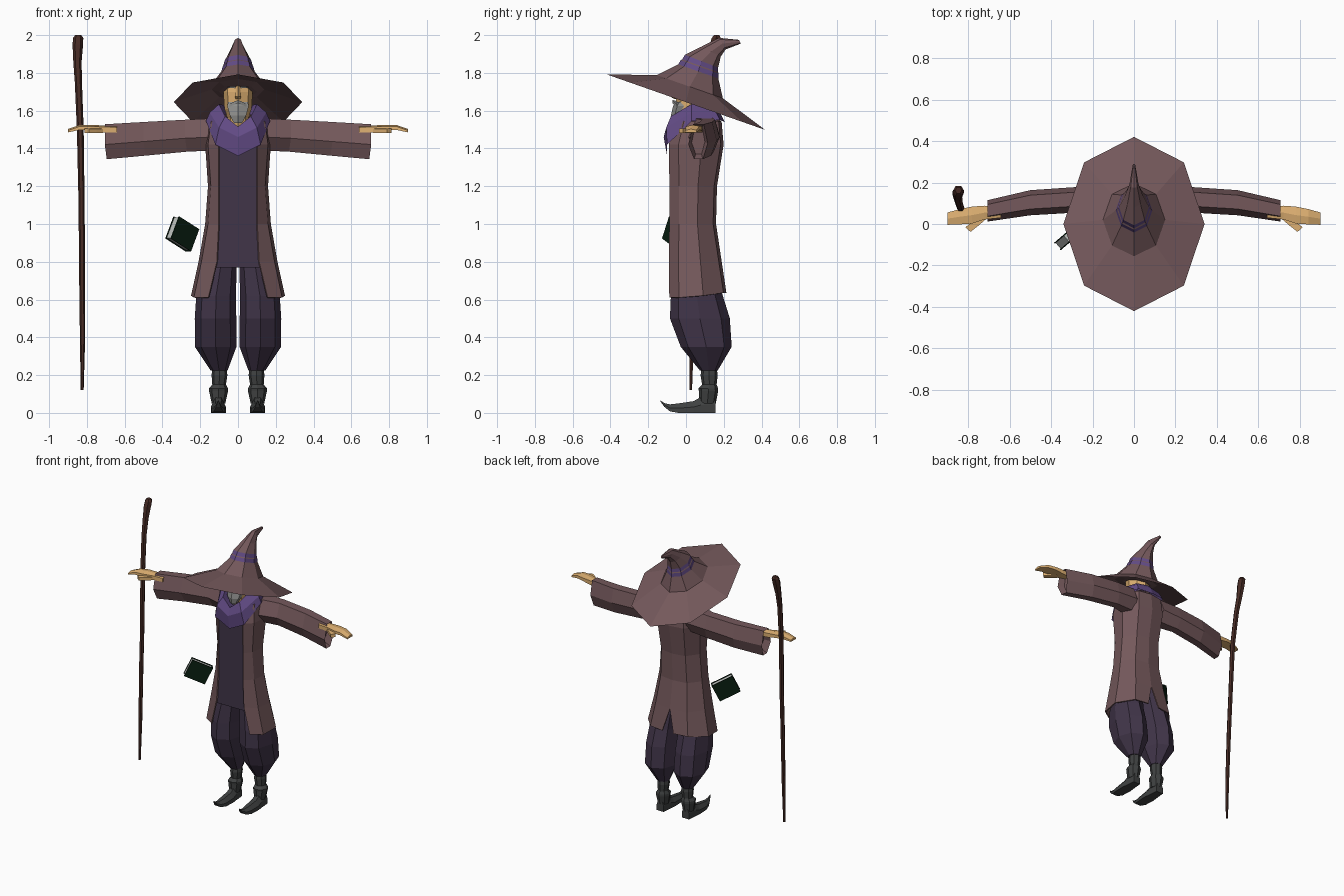
import bpy, bmesh, math
from mathutils import Vector, Matrix


def material(name, r, g, b):
    m = bpy.data.materials.new(name)
    m.diffuse_color = (r, g, b, 1)
    return m


BROWN = material("dusty_brown", 0.175, 0.098, 0.105)
PURPLE = material("violet", 0.125, 0.072, 0.24)
DARK = material("dark_plum", 0.052, 0.035, 0.066)
SKIN = material("skin", 0.74, 0.44, 0.17)
GREY = material("beard_grey", 0.27, 0.27, 0.26)
BOOT = material("boot_grey", 0.05, 0.053, 0.053)
WOOD = material("dark_wood", 0.062, 0.024, 0.018)
GREEN = material("book_green", 0.003, 0.014, 0.006)
PAGE = material("paper", 0.5, 0.52, 0.5)


def make(name, bm, mats, mirror=False, thick=0):
    bmesh.ops.recalc_face_normals(bm, faces=bm.faces)
    me = bpy.data.meshes.new(name)
    bm.to_mesh(me)
    bm.free()
    ob = bpy.data.objects.new(name, me)
    bpy.context.collection.objects.link(ob)
    for m in mats:
        me.materials.append(m)
    if mirror:
        ob.modifiers.new("mirror", 'MIRROR').use_clip = True
    if thick:
        s = ob.modifiers.new("thickness", 'SOLIDIFY')
        s.thickness, s.offset = thick, 0
    return ob


def loft(name, rings, mats, closed=True, caps=True, mirror=False, thick=0, rule=None):
    """Skin a list of point rings; rule(row) picks the material of a band."""
    bm = bmesh.new()
    rows = [[bm.verts.new(p) for p in r] for r in rings]
    n = len(rows[0])
    for i in range(len(rows) - 1):
        for j in range(n if closed else n - 1):
            k = (j + 1) % n
            f = bm.faces.new((rows[i][j], rows[i][k], rows[i + 1][k], rows[i + 1][j]))
            if rule:
                f.material_index = rule(i)
    if caps:
        bm.faces.new(rows[0])
        bm.faces.new(rows[-1])
    return make(name, bm, mats, mirror, thick)


def ring(cx, cy, cz, rx, ry, slope=0, n=8, phase=0):
    out = []
    for i in range(n):
        a = 2 * math.pi * i / n + phase
        y = ry * math.sin(a)
        out.append((cx + rx * math.cos(a), cy + y, cz + slope * y))
    return out


def span(z, cx, rx, y0, y1, n=8, phase=0):
    return ring(cx, (y0 + y1) / 2, z, rx, (y1 - y0) / 2, 0, n, phase)


# Hat: underside, brim, crown, violet band and bent tip
hat = [(0.03, 1.70, .10, .11, -.35), (0.02, 1.712, .14, .16, -.35),
       (0, 1.645, .34, .42, -.35), (0.02, 1.727, .15, .175, -.35),
       (.065, 1.808, .088, .106, -.35), (.072, 1.832, .082, .1, -.35),
       (.075, 1.838, .078, .095, -.35), (.082, 1.862, .072, .088, -.38),
       (.132, 1.912, .045, .052, -.5), (.192, 1.955, .022, .018, -1.7),
       (.285, 1.965, .006, .005, -2)]
loft("hat", [ring(0, *h) for h in hat], [BROWN, PURPLE],
     rule=lambda i: 1 if i in (4, 6) else 0)

# Head and neck
loft("head", [span(1.46, 0, .05, -.01, .11), span(1.56, 0, .055, -.035, .11),
              span(1.61, 0, .072, -.05, .12), span(1.70, 0, .078, -.055, .125),
              span(1.79, 0, .07, -.04, .12)], [SKIN], )
loft("nose", [ring(0, -.05, 1.735, .009, .012, 0, 4), ring(0, -.06, 1.675, .017, .024, 0, 4),
              ring(0, -.05, 1.662, .012, .012, 0, 4)], [SKIN])

# Beard, moustache and brows
loft("beard", [span(1.535, 0, .025, -.075, -.02, 6, math.pi / 6),
               span(1.575, 0, .05, -.08, .0, 6, math.pi / 6),
               span(1.625, 0, .066, -.068, .02, 6, math.pi / 6),
               span(1.645, 0, .06, -.055, .02, 6, math.pi / 6)], [GREY])
loft("moustache", [[(0, -.072, 1.657), (0, -.072, 1.64), (0, -.03, 1.645)],
                   [(.045, -.05, 1.635), (.048, -.05, 1.618), (.04, -.02, 1.625)]],
     [GREY], mirror=True)
loft("brow", [[(.012, -.063, 1.727), (.012, -.063, 1.718), (.012, -.04, 1.722)],
              [(.058, -.037, 1.732), (.058, -.037, 1.722), (.05, -.02, 1.727)]],
     [GREY], mirror=True)

# Scarf: half rings mirrored
loft("scarf", [
    [(0, -.1, 1.36), (.12, -.1, 1.42), (.17, .03, 1.545), (.11, .18, 1.55), (0, .205, 1.54)],
    [(0, -.118, 1.46), (.10, -.105, 1.51), (.15, .03, 1.59), (.1, .155, 1.6), (0, .175, 1.6)],
    [(0, -.095, 1.515), (.068, -.08, 1.57), (.1, .03, 1.635), (.08, .125, 1.63), (0, .15, 1.63)],
    [(0, -.04, 1.50), (.05, -.03, 1.53), (.07, .03, 1.57), (.05, .1, 1.58), (0, .11, 1.58)]],
    [PURPLE], closed=False, caps=False, mirror=True)

# Long open coat with a back slit; levels are z, front x, front y, side x, back y
coat = []
for z, xf, yf, xs, yb in [(1.575, .06, -.02, .09, .15), (1.54, .085, -.06, .155, .185),
                          (1.42, .10, -.088, .17, .195), (1.2, .10, -.085, .155, .16),
                          (1.0, .10, -.085, .17, .155), (.8, .11, -.088, .205, .185),
                          (.61, .155, -.085, .245, .21)]:
    end = z < .7
    coat.append([(xf, yf, z), (xs - .015, yf + .05, z), (xs, yf * .3 + yb * .55, z + .01 * end),
                 (xs * .62, yb - .015, z + .025 * end), (.045 if end else 0, yb, z + .025 * end)])
loft("coat", coat, [BROWN], closed=False, caps=False, mirror=True, thick=.008)

# Tunic under the coat
loft("tunic", [[(-a, -.078, z), (a, -.078, z), (a + .025, -.02, z), (a, .12, z),
                (-a, .12, z), (-a - .025, -.02, z)]
               for z, a in [(1.5, .10), (1.2, .106), (1.0, .108), (.77, .118)]], [DARK])

# Sleeves, turned inward at the open cuff
sleeve = []
for x, y0, y1, zb, zt in [(.12, .0, .18, 1.39, 1.56), (.28, .055, .178, 1.383, 1.552),
                          (.5, .042, .163, 1.362, 1.54), (.705, .012, .115, 1.343, 1.528),
                          (.66, .03, .1, 1.37, 1.515)]:
    w, h = y1 - y0, zt - zb
    sleeve.append([(x, y0 + .25 * w, zt), (x, y0, zb + .42 * h), (x - .01, y0 + .3 * w, zb),
                   (x - .01, y1 - .25 * w, zb), (x, y1, zb + .45 * h), (x, y1 - .2 * w, zt)])
loft("sleeve", sleeve, [BROWN], mirror=True)

# Hands with thumbs
hand = [(.64, .03, .085, 1.485, 1.52), (.72, .022, .088, 1.485, 1.522),
        (.78, .002, .084, 1.495, 1.525), (.84, -.002, .072, 1.498, 1.524),
        (.90, -.004, .055, 1.485, 1.503)]
loft("hand", [[(x, a, lo), (x, a, hi - .008), (x, (a + b) / 2, hi), (x, b, hi - .006), (x, b, lo)]
              for x, a, b, lo, hi in hand], [SKIN], mirror=True)
loft("thumb", [[(x, y, 1.482), (x, y, 1.504), (x + .025, y + .022, 1.506), (x + .025, y + .022, 1.482)]
               for x, y in [(.715, .022), (.75, -.008), (.788, -.038)]], [SKIN], mirror=True)

# Baggy trousers
loft("trousers", [span(.85, .08, .075, -.05, .14), span(.62, .116, .105, -.08, .195),
                  span(.5, .119, .11, -.085, .232), span(.35, .118, .11, -.028, .242),
                  span(.225, .1, .045, .073, .168)], [DARK], mirror=True)

# Boots: shaft with turned cuff, and a curled pointed foot
loft("boot_shaft", [span(.25, .098, .035, .085, .16), span(.2, .098, .042, .077, .168),
                    span(.15, .1, .036, .085, .162), span(.13, .103, .05, .065, .17),
                    span(.115, .103, .05, .068, .17), span(.05, .103, .036, .068, .158)],
     [BOOT], mirror=True)
foot = [(.155, .028, 0, .09), (.08, .035, 0, .085), (.04, .04, 0, .062), (-.04, .036, 0, .05),
        (-.085, .024, .008, .045), (-.115, .012, .032, .052), (-.135, .003, .06, .066)]
loft("boot_foot", [[(.104 - w, y, lo), (.104 + w, y, lo), (.104 + w, y, lo + .5 * (hi - lo)),
                    (.104 + w * .4, y, hi), (.104 - w * .4, y, hi),
                    (.104 - w, y, lo + .5 * (hi - lo))] for y, w, lo, hi in foot],
     [BOOT], mirror=True)

# Crooked staff with a knob
staff = [(-.825, .025, .12, .008), (-.823, .03, .4, .014), (-.826, .045, .8, .016),
         (-.828, .06, 1.1, .016), (-.835, .075, 1.5, .018), (-.845, .105, 1.75, .019),
         (-.85, .13, 1.86, .022), (-.848, .15, 1.95, .028), (-.846, .16, 1.985, .027),
         (-.846, .162, 2.0, .016)]
loft("staff", [ring(x, y, z, r, r, 0, 6) for x, y, z, r in staff], [WOOD])

# Book hanging at the side: two covers, a spine and a page block
h, up = Vector((.76, .65, 0)).normalized(), Vector((0, 0, 1))
e1 = (h * .055 + up * .113).normalized()
e2 = (h * .113 - up * .055).normalized()
nrm = e1.cross(e2)
axes = Matrix((e1, e2, nrm)).transposed().to_4x4()
place = Matrix.Translation((-.295, -.045, .948)) @ axes
for name, size, off, mat in [("book_cover_front", (.13, .155, .006), (0, 0, .021), GREEN),
                             ("book_cover_back", (.13, .155, .006), (0, 0, -.021), GREEN),
                             ("book_spine", (.13, .006, .042), (0, .0745, 0), GREEN),
                             ("book_pages", (.12, .146, .036), (0, -.001, 0), PAGE)]:
    bm = bmesh.new()
    bmesh.ops.create_cube(bm, size=1, matrix=place @ Matrix.Translation(off) @ Matrix.Diagonal((*size, 1)))
    make(name, bm, [mat])
